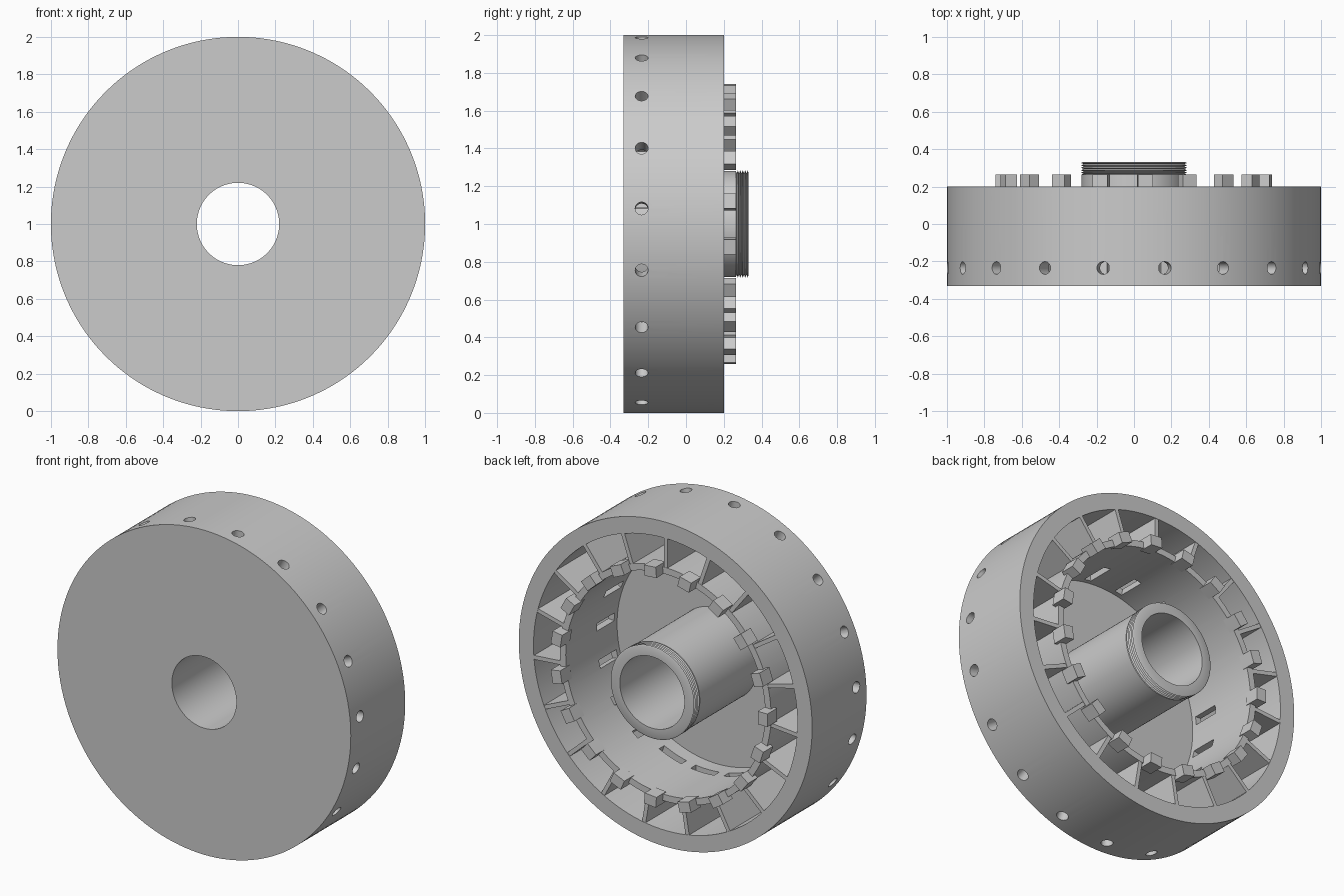
import bpy, bmesh, math
from mathutils import Matrix, Vector

if "Cube" in bpy.data.objects:
    bpy.data.objects.remove(bpy.data.objects["Cube"])

COUNT = 19
STEP = 2 * math.pi / COUNT
SEGMENTS = COUNT * 8
FRONT, FLOOR, RIM = -0.33, -0.30, 0.20

grey = bpy.data.materials.new("plain_grey")
grey.use_nodes = True
colour = (0.6, 0.6, 0.6, 1)
grey.diffuse_color = colour
grey.node_tree.nodes["Principled BSDF"].inputs["Base Color"].default_value = colour


def finish(name, bm):
    """Turn a bmesh into a named object centred on the axle."""
    bmesh.ops.recalc_face_normals(bm, faces=bm.faces)
    mesh = bpy.data.meshes.new(name)
    bm.to_mesh(mesh)
    bm.free()
    mesh.materials.append(grey)
    obj = bpy.data.objects.new(name, mesh)
    obj.location.z = 1
    bpy.context.collection.objects.link(obj)
    return obj


def select(obj):
    bpy.ops.object.select_all(action="DESELECT")
    obj.select_set(True)
    bpy.context.view_layer.objects.active = obj


def lathe(name, profile):
    """Spin a closed (radius, y) profile around the y axis."""
    bm = bmesh.new()
    rings = []
    for i in range(SEGMENTS):
        turn = Matrix.Rotation(2 * math.pi * i / SEGMENTS, 3, "Y")
        rings.append([bm.verts.new(turn @ Vector((0, y, r))) for r, y in profile])
    n = len(profile)
    for i in range(SEGMENTS):
        a, b = rings[i], rings[(i + 1) % SEGMENTS]
        for j in range(n):
            k = (j + 1) % n
            bm.faces.new((a[j], a[k], b[k], b[j]))
    return finish(name, bm)


def add_box(bm, angle, width, y_range, r_range):
    """Box placed at the top of the wheel, then turned about the axle."""
    size = (width, y_range[1] - y_range[0], r_range[1] - r_range[0])
    centre = (0, sum(y_range) / 2, sum(r_range) / 2)
    matrix = (Matrix.Rotation(angle, 4, "Y") @ Matrix.Translation(centre)
              @ Matrix.Diagonal((*size, 1)))
    bmesh.ops.create_cube(bm, size=1, matrix=matrix)


def cut(obj, cutter):
    cutter.hide_render = True
    mod = obj.modifiers.new("cut", "BOOLEAN")
    mod.operation, mod.solver, mod.object = "DIFFERENCE", "EXACT", cutter
    select(obj)
    bpy.ops.object.modifier_apply(modifier=mod.name)
    bpy.data.objects.remove(cutter)


def smooth(obj):
    select(obj)
    bpy.ops.object.shade_smooth_by_angle(angle=math.radians(30))


# Drum: thin front plate and outer wall
drum = lathe("drum", [(0.22, FRONT), (1, FRONT), (1, RIM), (0.9, RIM),
                      (0.9, FLOOR), (0.22, FLOOR)])

# Round holes through the outer wall, one per pocket
bm = bmesh.new()
for i in range(COUNT):
    matrix = (Matrix.Rotation((i + 0.5) * STEP, 4, "Y")
              @ Matrix.Translation((0, -0.235, 0.95)))
    bmesh.ops.create_cone(bm, cap_ends=True, segments=20, radius1=0.034,
                          radius2=0.034, depth=0.2, matrix=matrix)
cut(drum, finish("hole_cutter", bm))
smooth(drum)

# Inner wall with one slot per pocket; the lowest slots run crosswise
inner_wall = lathe("inner_wall", [(0.68, FLOOR - 0.01), (0.72, FLOOR - 0.01),
                                  (0.72, RIM), (0.68, RIM)])
bm = bmesh.new()
for i in range(COUNT):
    angle = (i + 0.5) * STEP
    if math.cos(angle) < -0.85:
        add_box(bm, angle, 0.16, (-0.21, -0.16), (0.6, 0.8))
    else:
        add_box(bm, angle, 0.05, (-0.27, -0.10), (0.6, 0.8))
cut(inner_wall, finish("slot_cutter", bm))
smooth(inner_wall)

# Dividers between the pockets
bm = bmesh.new()
for i in range(COUNT):
    add_box(bm, i * STEP, 0.025, (FLOOR - 0.01, RIM - 0.002), (0.70, 0.91))
finish("dividers", bm)

# Raised teeth on the inner wall, a quarter step off the dividers
bm = bmesh.new()
for i in range(COUNT):
    add_box(bm, (i + 0.25) * STEP, 0.08, (RIM - 0.03, 0.265), (0.675, 0.74))
finish("teeth", bm)

# Hollow hub with a grooved end
profile = [(0.22, FRONT + 0.005), (0.28, FRONT + 0.005), (0.28, 0.265)]
ridges = 5
pitch = 0.065 / ridges
for i in range(ridges):
    y = 0.265 + i * pitch
    profile += [(0.268, y + pitch * 0.25), (0.284, y + pitch * 0.7)]
profile += [(0.275, 0.33), (0.22, 0.33)]
smooth(lathe("hub", profile))
